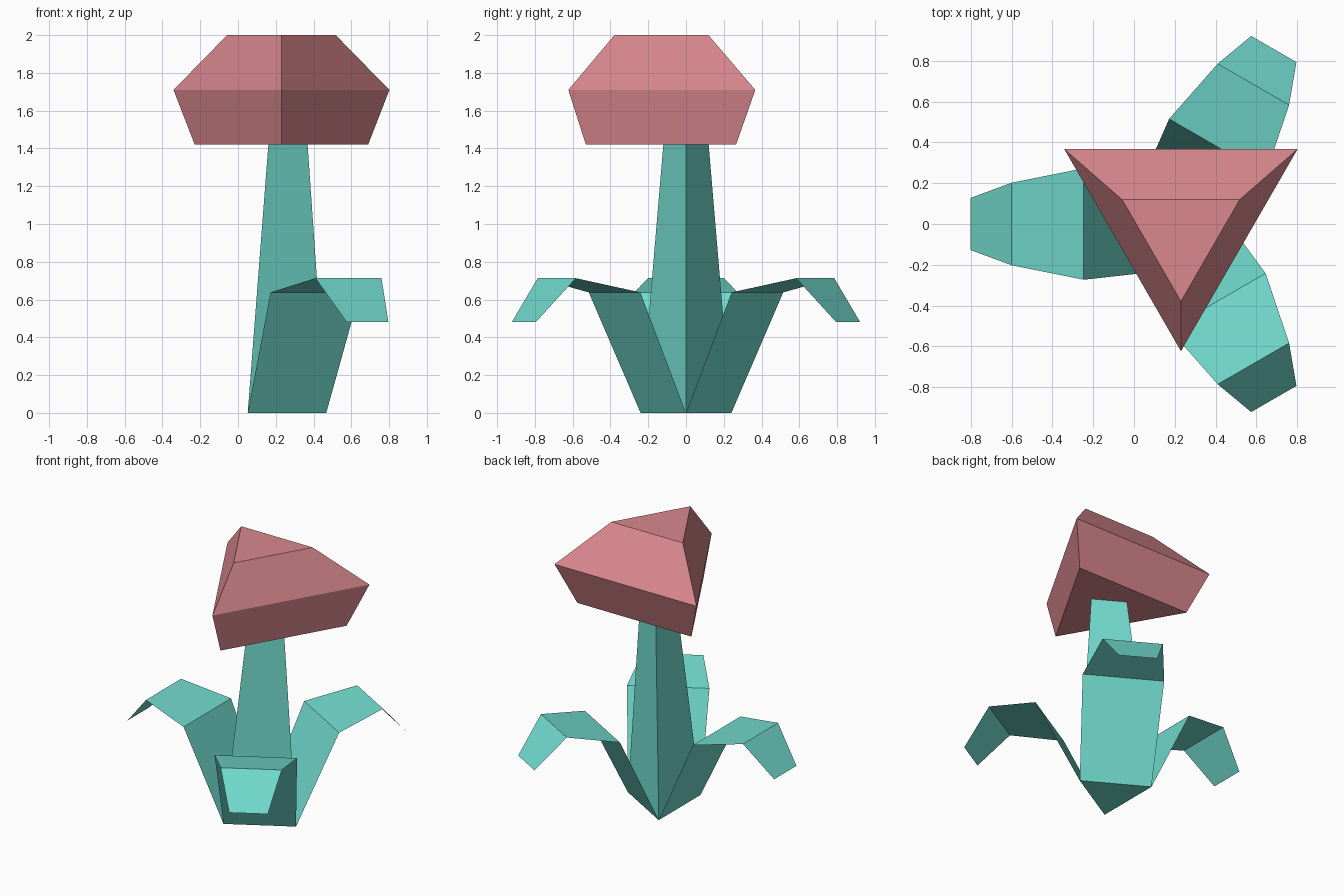
import bpy
from math import sin, cos, radians, sqrt

if "Cube" in bpy.data.objects:
    bpy.data.objects.remove(bpy.data.objects["Cube"])


def material(name, rgb):
    m = bpy.data.materials.new(name)
    m.diffuse_color = (*rgb, 1)
    m.use_nodes = True
    m.node_tree.nodes["Principled BSDF"].inputs["Base Color"].default_value = m.diffuse_color
    return m


teal = material("leaf_teal", (0.165, 0.70, 0.61))
pink = material("petal_pink", (0.70, 0.25, 0.275))


def build(name, verts, faces, mat):
    mesh = bpy.data.meshes.new(name)
    mesh.from_pydata(verts, [], faces)
    mesh.materials.append(mat)
    obj = bpy.data.objects.new(name, mesh)
    bpy.context.collection.objects.link(obj)
    return obj


def triangle_loft(name, rings, turn, mat, cap_top):
    """Stack of equilateral rings (cx, cy, z, radius); turn = angle of first corner."""
    verts = [(cx + r * cos(radians(turn + 120 * k)),
              cy + r * sin(radians(turn + 120 * k)), z)
             for cx, cy, z, r in rings for k in range(3)]
    faces = [(2, 1, 0)]
    for i in range(len(rings) - 1):
        a, b = 3 * i, 3 * i + 3
        faces += [(a + k, a + (k + 1) % 3, b + (k + 1) % 3, b + k) for k in range(3)]
    if cap_top:
        n = len(verts)
        faces.append((n - 3, n - 2, n - 1))
    return build(name, verts, faces, mat)


STEM_X = 0.19            # centre of the stem foot
SIDE = 0.48 / sqrt(3)    # corner radius of the stem foot

# Tapering three-sided stem
triangle_loft("stem", [(STEM_X, 0, 0, SIDE), (0.23, 0, 1.42, SIDE / 2)], 0, teal, False)

# Three-sided flower head with a wide middle
triangle_loft("flower_head",
              [(0.23, 0, 1.42, 0.53), (0.23, 0.037, 1.71, 0.66), (0.23, -0.047, 2.0, 0.332)],
              -90, pink, True)

# Thin drooping leaves, one from each foot edge: (distance out, half width, height)
profile = [(0.139, 0.24, 0), (0.437, 0.273, 0.638), (0.79, 0.202, 0.713), (0.99, 0.128, 0.482)]
for name, angle in (("left_leaf", 180), ("front_leaf", -60), ("back_leaf", 60)):
    c, s = cos(radians(angle)), sin(radians(angle))
    verts = [(STEM_X + r * c - w * side * s, r * s + w * side * c, z)
             for r, w, z in profile for side in (-1, 1)]
    faces = [(i, i + 2, i + 3, i + 1) for i in (0, 2, 4)]
    build(name, verts, faces, teal)
